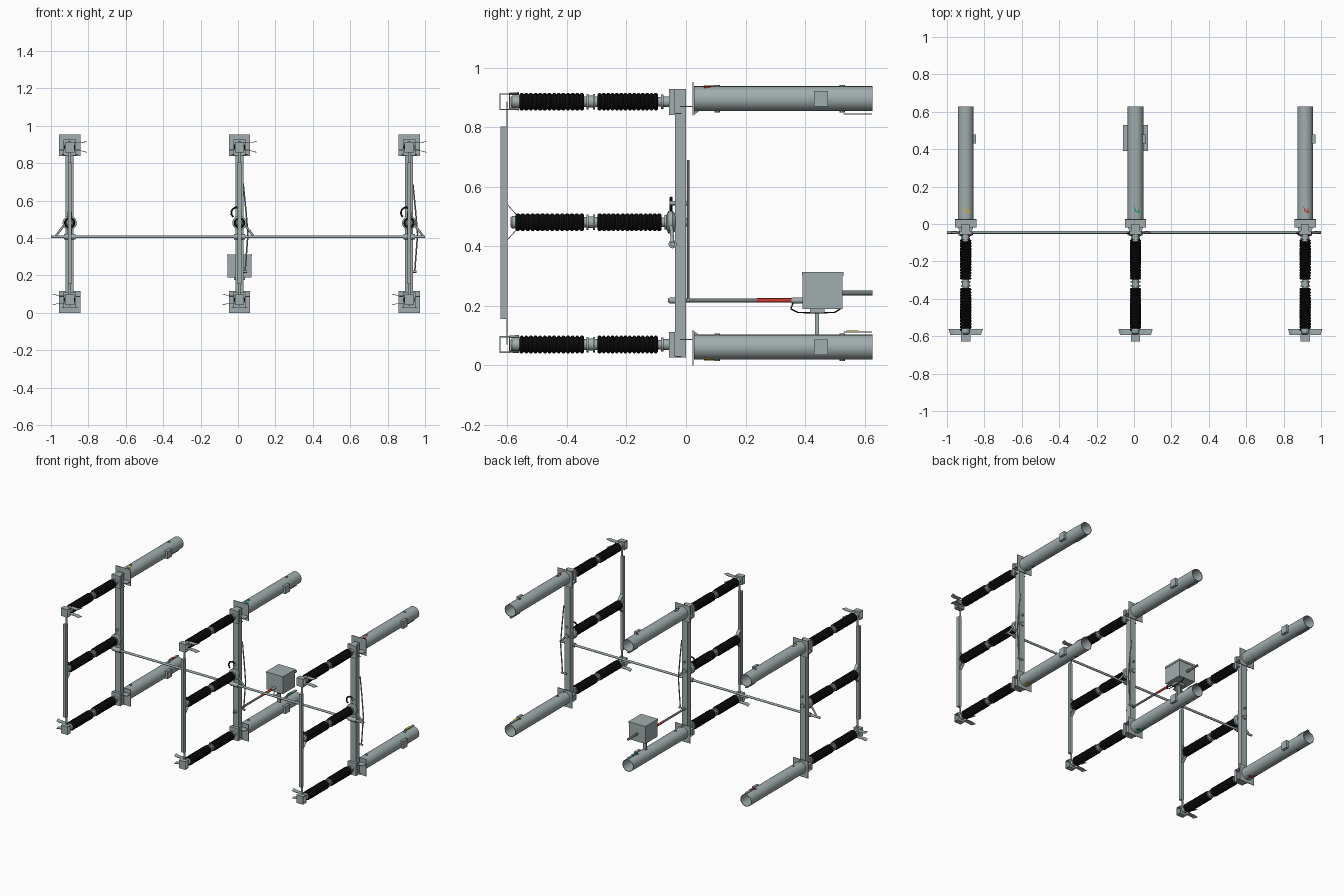
import bpy, bmesh, math
from mathutils import Vector, Matrix

if "Cube" in bpy.data.objects:
    bpy.data.objects.remove(bpy.data.objects["Cube"])


def mat(name, r, g, b):
    m = bpy.data.materials.new(name)
    m.diffuse_color = (r, g, b, 1)
    m.use_nodes = True
    m.node_tree.nodes["Principled BSDF"].inputs["Base Color"].default_value = m.diffuse_color
    return m


GREY = mat("galvanised grey", 0.36, 0.42, 0.42)
DARK = mat("steel grey", 0.16, 0.18, 0.18)
BLACK = mat("insulator black", 0.006, 0.006, 0.006)
RED = mat("signal red", 0.55, 0.04, 0.03)
YELLOW = mat("signal yellow", 0.65, 0.47, 0.02)
GREEN = mat("signal green", 0.01, 0.38, 0.22)


def add(name, bm, m, smooth=False):
    bmesh.ops.recalc_face_normals(bm, faces=bm.faces)
    me = bpy.data.meshes.new(name)
    bm.to_mesh(me)
    bm.free()
    me.materials.append(m)
    ob = bpy.data.objects.new(name, me)
    bpy.context.collection.objects.link(ob)
    if smooth:
        bpy.ops.object.select_all(action='DESELECT')
        ob.select_set(True)
        bpy.context.view_layer.objects.active = ob
        bpy.ops.object.shade_smooth_by_angle(angle=math.radians(35))
    return ob


def box(name, x0, x1, y0, y1, z0, z1, m=GREY):
    bm = bmesh.new()
    c = Vector(((x0 + x1) / 2, (y0 + y1) / 2, (z0 + z1) / 2))
    s = Matrix.Diagonal((x1 - x0, y1 - y0, z1 - z0, 1))
    bmesh.ops.create_cube(bm, size=1, matrix=Matrix.Translation(c) @ s)
    return add(name, bm, m)


def rod(name, a, b, r, m=GREY, n=12):
    a, b = Vector(a), Vector(b)
    bm = bmesh.new()
    rot = (b - a).to_track_quat('Z', 'Y').to_matrix().to_4x4()
    bmesh.ops.create_cone(bm, cap_ends=True, segments=n, radius1=r, radius2=r,
                          depth=(b - a).length, matrix=Matrix.Translation((a + b) / 2) @ rot)
    return add(name, bm, m, True)


def lathe(name, x, z, prof, m, n=20, closed=False):
    """Turn an (y, radius) profile round the y axis through x, z."""
    bm = bmesh.new()
    rings = [[bm.verts.new((x + r * math.cos(2 * math.pi * i / n), y,
                            z + r * math.sin(2 * math.pi * i / n)))
              for i in range(n)] for y, r in prof]
    pairs = list(zip(rings, rings[1:])) + ([(rings[-1], rings[0])] if closed else [])
    for a, b in pairs:
        for i in range(n):
            j = (i + 1) % n
            bm.faces.new((a[i], a[j], b[j], b[i]))
    if not closed:
        bm.faces.new(rings[0])
        bm.faces.new(rings[-1])
    return add(name, bm, m, True)


def prism(name, pts, offset, m=GREY):
    """Extrude a flat polygon by an offset vector."""
    bm = bmesh.new()
    f = bm.faces.new([bm.verts.new(p) for p in pts])
    g = bmesh.ops.extrude_face_region(bm, geom=[f])
    bmesh.ops.translate(bm, vec=offset, verts=[v for v in g['geom'] if isinstance(v, bmesh.types.BMVert)])
    return add(name, bm, m)


def wire(name, pts, r, m):
    for a, b in zip(pts, pts[1:]):
        rod(name, a, b, r, m, 8)


def sheds(y0, y1, n=14):
    step = (y1 - y0) / n
    prof = []
    for i in range(n):
        y = y0 + i * step
        prof += [(y, 0.025), (y + step * 0.35, 0.030), (y + step * 0.65, 0.030)]
    return prof + [(y1, 0.025)]


def insulator(x, z, y0, y1, b0, b1):
    # y0..y1 overall, b0..b1 black part
    lathe("insulator_front", x, z, sheds(b0, -0.342), BLACK)
    lathe("insulator_rear", x, z, sheds(-0.298, b1), BLACK)
    lathe("insulator_joint", x, z, [(-0.343, .018), (-.334, .018), (-.334, .026), (-.327, .026), (-.327, .02),
                                    (-.313, .02), (-.313, .026), (-.306, .026), (-.306, .018), (-.297, .018)], GREY)
    lathe("insulator_front_cap", x, z, [(y0, .015), (y0 + .006, .021), (b0 + .002, .021)], GREY)
    lathe("insulator_rear_cap", x, z, [(b1 - .002, .016), (b1 + .01, .016), (b1 + .01, .024), (b1 + .018, .024),
                                       (b1 + .018, .018), (y1, .018)], GREY)


def arm(x, s, colour):
    """Upper (s=1) or lower (s=-1) support arm; the lower one is the upper turned upside down."""
    zt, zi = (0.896, 0.886) if s > 0 else (0.061, 0.070)
    lathe("support_tube", x, zt, [(.027, .042), (.627, .042), (.627, .039), (.027, .039)], GREY, 24, True)
    box("flange_plate", x - .057, x + .057, .022, .026, zt - .057 if s > 0 else 0, zt + .057)
    zs = zt - s * .026
    box("seat_plate", x - .057, x + .057, -.02, .024, zs - .002, zs + .002)
    prism("base_bracket", [(x - .042, -.015, zi - .042), (x + .042, -.015, zi - .042),
                           (x + .026, -.057, zi - .042), (x - .026, -.057, zi - .042)], (0, 0, .004))
    box("base_plate", x - .033, x + .033, -.057, -.037, zi - .044, zi + .042)
    box("tube_clamp", x + .038, x + .056, .43, .478, zt - .026, zt + .026)
    for y in (.105, .525):
        rod("tube_bolt", (x, y, zt - .046), (x, y, zt + .046), .009, GREY, 8)
    # phase marker, gusset and end strip
    zo = zt + s * .0415
    prism("phase_marker", [(x - .012, .10, zo), (x + .012, .06, zo), (x - .002, .065, zo)], (0, 0, s * .003), colour)
    prism("phase_marker_tail", [(x + .014, .085, zo - s * .003), (x + .024, .06, zo - s * .006),
                                (x + .010, .06, zo - s * .003)], (0, 0, s * .004), colour)
    zb = zt - s * .041
    prism("tube_gusset", [(x - .003, .027, zb), (x - .003, .045, zb), (x - .003, .027, zb - s * .013)], (.006, 0, 0))
    box("end_strip", x - .008, x + .008, .53, .625, zb - s * .010 - .002, zb - s * .010 + .002, GREY)
    if s < 0:
        box("end_strip_marker", x - .008, x + .008, .54, .58, zb + .0125, zb + .0145, colour)
    insulator(x, zi, -.59, -.055, -.56, -.094)
    # hollow contact block with a pair of flared jaws on one side
    w, h = .025, .028
    for dz in (-h, h - .004):
        box("contact_block_wall", x - w, x + w, -.627, -.591, zi + dz, zi + dz + .004)
    for y in (-.627, -.595):
        box("contact_block_face", x - w, x + w, y, y + .004, zi - h, zi + h)
    for d in (-1, 1):
        zj = zi + d * .022
        prism("contact_jaw", [(x + s * .02, -.562, zj), (x + s * .02, -.592, zj), (x + s * .065, -.594, zj),
                              (x + s * .065, -.562, zj)], (0, 0, .003))
        prism("contact_jaw_tip", [(x + s * .065, -.562, zj), (x + s * .065, -.594, zj), (x + s * .082, -.594, zj + d * .005),
                                  (x + s * .092, -.562, zj + d * .007)], (0, 0, .003))


XS = (-0.9, 0.008, 0.915)
PHASES = (YELLOW, GREEN, RED)
for k, x in enumerate(XS):
    arm(x, 1, PHASES[k])
    arm(x, -1, PHASES[2 - k])
    # upright post and blade
    box("upright_post", x - .021, x + .021, -.037, 0, .027, .928)
    box("switch_blade", x - .010, x + .010, -.623, -.6, .155, .803)
    box("blade_strip", x - .006, x + .006, -.603, -.599, .07, .886)
    # middle insulator and its mounts
    z = .481
    insulator(x, z, -.59, -.07, -.573, -.082)
    lathe("crank_disc", x, z, [(-.066, .022), (-.06, .038), (-.045, .038), (-.036, .03)], GREY)
    for d in (-1, 1):
        prism("blade_bracket", [(x - .012, -.601, z + d * .058), (x + .012, -.601, z + d * .058),
                                (x + .012, -.572, z + d * .026), (x - .012, -.572, z + d * .026)], (0, 0, d * .004))
    rod("pivot_bolt", (x, -.055, .545), (x, .012, .545), .007)
    rod("hub_bolt", (x, -.05, z), (x, .01, z), .014)
    rod("shaft_bearing", (x - .03, -.045, .407), (x + .03, -.045, .407), .014)
    d = -1 if k == 0 else 1
    rod("crank_lever", (x + d * .075, -.045, .41), (x + d * .025, -.05, .475), .006)
    if k:
        # linkage and flexible cable beside the post
        wire("link_rod", [(x + .02, .008, .69), (x + .034, .008, .55), (x + .045, .008, .42), (x + .03, .008, .22)],
             .004, GREY)
        rod("link_pin", (x, .008, .22), (x + .04, .008, .22), .006)
        wire("earth_cable", [(x - .018 + .026 * math.cos(t * .45), -.05, .535 + .028 * math.sin(t * .45))
                             for t in range(2, 10)], .005, BLACK)

# shaft joining the three poles
rod("cross_shaft", (-1, -.045, .407), (1, -.045, .407), .0075)

# drive box on the middle pole
x = XS[1]
box("drive_box", x - .063, x + .063, .392, .526, .19, .300)
box("drive_box_lid", x - .066, x + .066, .389, .529, .300, .313)
box("drive_box_foot", x - .03, x + .03, .417, .465, .176, .19)
box("drive_stem", x - .012, x + .012, .433, .447, .10, .18)
rod("output_shaft", (x, .526, .243), (x, .627, .243), .008, DARK)
rod("drive_rod", (x, -.06, .218), (x, .24, .218), .007, DARK)
rod("insulated_drive_rod", (x, .238, .218), (x, .356, .218), .0075, RED)
rod("drive_coupling", (x, .354, .218), (x, .395, .218), .010)
rod("drive_rod_end", (x, -.055, .218), (x, -.035, .218), .010)
wire("control_cable", [(x + .02, .36, .21), (x + .02, .352, .19), (x + .02, .375, .178), (x + .02, .43, .176),
                       (x + .02, .5, .178), (x + .02, .522, .192)], .0022, BLACK)
